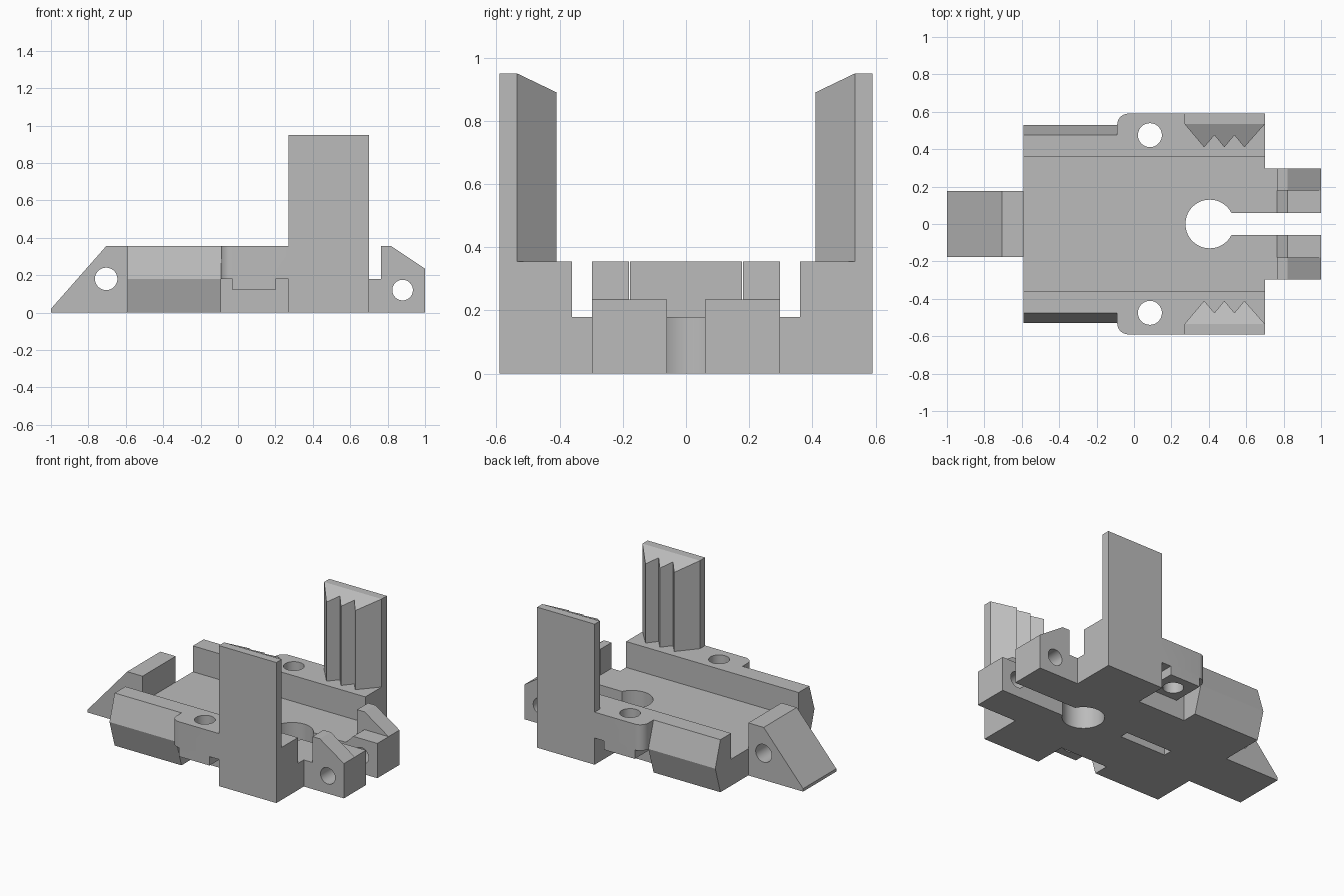
import bpy, bmesh, math

if "Cube" in bpy.data.objects:
    bpy.data.objects.remove(bpy.data.objects["Cube"])

grey = bpy.data.materials.new("plain grey")
grey.diffuse_color = (0.5, 0.5, 0.5, 1)
grey.use_nodes = True
grey.node_tree.nodes["Principled BSDF"].inputs["Base Color"].default_value = grey.diffuse_color


def prism(name, pts, axis, a, b, top=None):
    """Extrude a 2D profile along an axis from a to b."""
    place = {"x": lambda p, t: (t, p[0], p[1]),
             "y": lambda p, t: (p[0], t, p[1]),
             "z": lambda p, t: (p[0], p[1], t)}[axis]
    bm = bmesh.new()
    lo = [bm.verts.new(place(p, a)) for p in pts]
    hi = [bm.verts.new(place(p, top(p) if top else b)) for p in pts]
    bm.faces.new(lo)
    bm.faces.new(hi)
    n = len(pts)
    for i in range(n):
        j = (i + 1) % n
        bm.faces.new((lo[i], lo[j], hi[j], hi[i]))
    bmesh.ops.recalc_face_normals(bm, faces=bm.faces)
    me = bpy.data.meshes.new(name)
    bm.to_mesh(me)
    bm.free()
    me.materials.append(grey)
    ob = bpy.data.objects.new(name, me)
    bpy.context.collection.objects.link(ob)
    return ob


def rect(x0, y0, x1, y1):
    return [(x0, y0), (x1, y0), (x1, y1), (x0, y1)]


def circle(x, y, r, n=48):
    return [(x + r * math.cos(2 * math.pi * i / n), y + r * math.sin(2 * math.pi * i / n)) for i in range(n)]


def side(pts, s, k=1):
    """Mirror profile points in y (coordinate index k)."""
    return [tuple(c * s if i == k else c for i, c in enumerate(p)) for p in pts]


# Floor slab, the base of everything
body = prism("fixture_body", rect(-.59, -.37, .70, .37), "z", 0, .18)

# Ramp nose at the left end
parts = [prism("nose", [(-1, 0), (-1, .02), (-.705, .355), (-.59, .355), (-.59, .18), (-.55, .18), (-.55, 0)],
               "y", -.177, .177)]
cuts = []

# Profiles of the mirrored parts
rail = [(.36, 0), (.475, 0), (.53, .18), (.475, .355), (.36, .355)]
wing = [(.70, .36), (.70, .59)]
wing += [(-.03 + .06 * math.cos(math.radians(d)), .53 + .06 * math.sin(math.radians(d))) for d in range(90, 181, 10)]
wing += [(-.09, .36)]
teeth = [(.27, .535), (.375, .41), (.43, .475), (.483, .41), (.537, .475), (.59, .41), (.70, .535)]
lug_outer = [(.65, 0), (1, 0), (1, .235), (.82, .355), (.765, .355), (.765, .18), (.65, .18)]
lug_inner = [(.65, 0), (1, 0), (1, .235), (.82, .235), (.765, .18), (.65, .18)]

for s, tag in ((1, "back"), (-1, "front")):
    def add(name, *args, **kw):
        parts.append(prism(name + "_" + tag, *args, **kw))
    add("side_rail", side(rail, s, 0), "x", -.59, -.09)
    add("wing", side(wing, s), "z", .18, .355)
    add("wing_boss", side(rect(-.03, .36, .20, .59), s), "z", .12, .20)
    add("foot_block", side(rect(.27, .36, .70, .59), s), "z", 0, .355)
    add("jaw_plate", side(rect(.27, .535, .70, .59), s), "z", .30, .95)
    add("jaw_teeth", side(teeth, s), "z", .30, .95, top=lambda p: .95 - (.535 - abs(p[1])) * .48)
    add("lug_outer", lug_outer, "y", s * .18, s * .297)
    add("lug_inner", lug_inner, "y", s * .06, s * .18)
    cuts.append(prism("wing_hole_" + tag, circle(.085, s * .475, .064), "z", .05, .5))

# Keyhole, pin holes and underside slot
cuts += [prism("keyhole_round", circle(.405, 0, .13, 64), "z", -.1, .3),
         prism("keyhole_slot", rect(.45, -.06, 1.1, .06), "z", -.1, .5),
         prism("nose_hole", circle(-.705, .18, .06), "y", -.3, .3),
         prism("lug_hole", circle(.88, .12, .055), "y", -.5, .5),
         prism("underside_slot", rect(-.27, -.03, .08, .03), "z", -.1, .08)]

# Merge the parts, then cut the openings
bpy.context.view_layer.objects.active = body
body.select_set(True)
for op, group in (("UNION", parts), ("DIFFERENCE", cuts)):
    for ob in group:
        m = body.modifiers.new(ob.name, "BOOLEAN")
        m.operation = op
        m.solver = "EXACT"
        m.object = ob
        bpy.ops.object.modifier_apply(modifier=m.name)
        bpy.data.objects.remove(ob)

bpy.ops.object.shade_smooth_by_angle(angle=math.radians(25))
